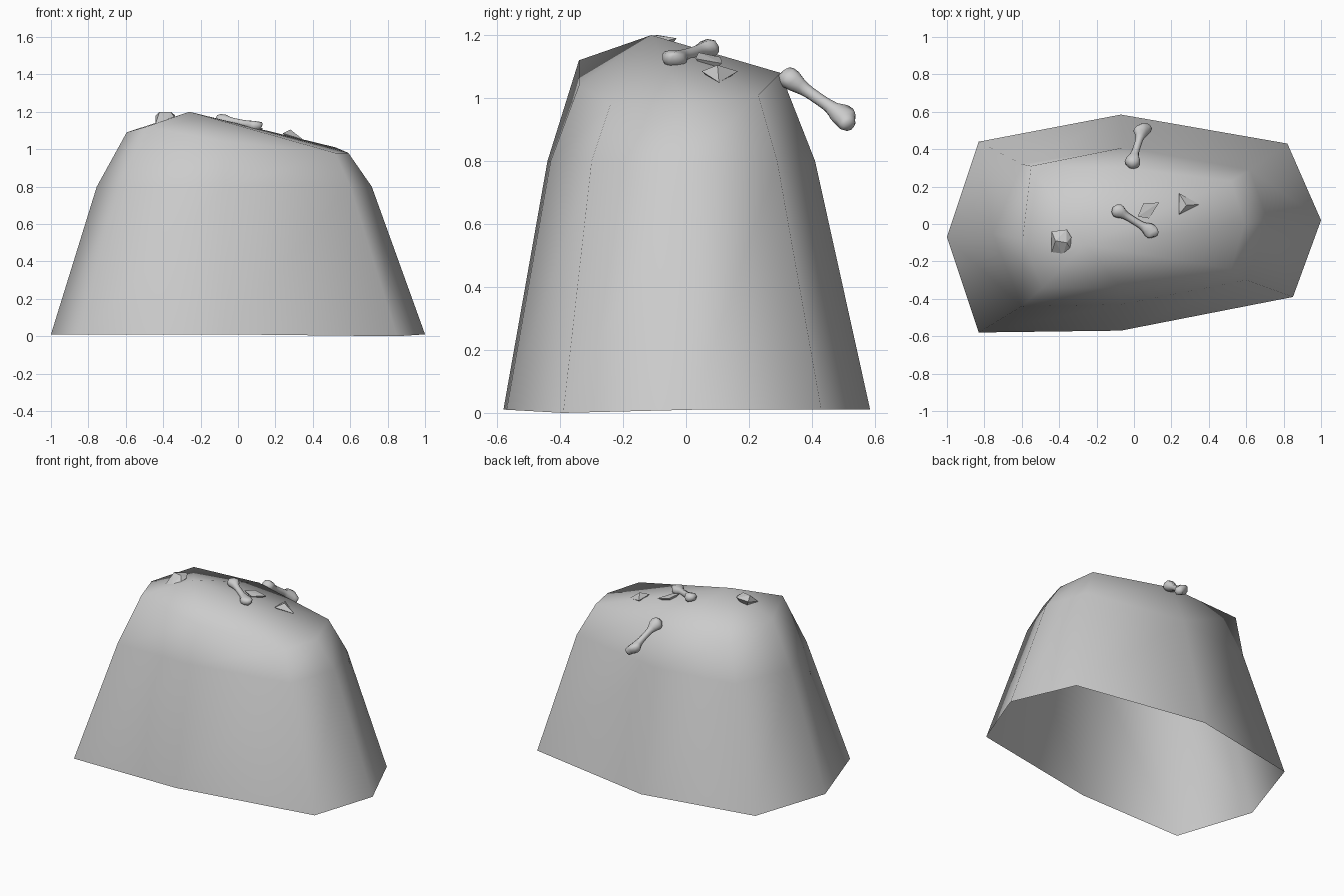
import bpy, bmesh
from mathutils import Vector

if "Cube" in bpy.data.objects:
    bpy.data.objects.remove(bpy.data.objects["Cube"])

grey = bpy.data.materials.new("stone_grey")
grey.diffuse_color = (0.6, 0.6, 0.6, 1)
grey.use_nodes = True
grey.node_tree.nodes["Principled BSDF"].inputs["Base Color"].default_value = grey.diffuse_color


def add_object(name, bm, smooth):
    mesh = bpy.data.meshes.new(name)
    bm.to_mesh(mesh)
    bm.free()
    for p in mesh.polygons:
        p.use_smooth = smooth
    mesh.materials.append(grey)
    ob = bpy.data.objects.new(name, mesh)
    bpy.context.collection.objects.link(ob)
    return ob


# Mound: three eight-sided rings, open below, fanned to a peak
base = [(-1, -.07, .01), (-.83, -.58, .01), (-.07, -.57, .01), (.85, -.39, 0),
        (1, .02, .01), (.82, .43, .01), (-.07, .585, .01), (-.83, .44, .01)]
shoulder = [(-.755, -.05, .8), (-.6, -.44, .8), (-.07, -.43, .8), (.6, -.3, .8),
            (.715, .02, .8), (.62, .29, .8), (-.05, .41, .8), (-.6, .32, .8)]
rim = [(-.595, -.08, 1.09), (-.49, -.34, 1.12), (-.07, -.34, 1.04), (.52, -.24, .98),
       (.59, 0, .98), (.52, .23, 1.01), (-.05, .3, 1.08), (-.55, .31, 1.05)]
bm = bmesh.new()
rings = [[bm.verts.new(p) for p in ring] for ring in (base, shoulder, rim)]
for low, high in zip(rings, rings[1:]):
    for i in range(8):
        j = (i + 1) % 8
        bm.faces.new((low[i], low[j], high[j], high[i]))
peak = bm.verts.new((-.26, -.11, 1.2))
for i in range(8):
    bm.faces.new((rings[2][i], rings[2][(i + 1) % 8], peak))
add_object("mound", bm, True)


# Bones: skinned shaft with two knuckles at each end
def bone(name, end_a, end_b, knuckles_a, knuckles_b):
    bm = bmesh.new()
    a, b = Vector(end_a), Vector(end_b)
    shaft = [bm.verts.new(a.lerp(b, t)) for t in (0, .3, .7, 1)]
    radii = [.03, .021, .021, .03]
    for u, v in zip(shaft, shaft[1:]):
        bm.edges.new((u, v))
    for root, tips in ((shaft[0], knuckles_a), (shaft[-1], knuckles_b)):
        for tip in tips:
            bm.edges.new((root, bm.verts.new(tip)))
            radii.append(.031)
    ob = add_object(name, bm, True)
    skin = ob.modifiers.new("skin", 'SKIN')
    skin.use_smooth_shade = True
    for sv, r in zip(ob.data.skin_vertices[0].data, radii):
        sv.radius = (r, r)
    ob.data.skin_vertices[0].data[0].use_root = True
    ob.modifiers.new("round", 'SUBSURF').levels = 1
    ob.modifiers["round"].render_levels = 1


bone("top_bone", (-.085, .07, 1.16), (.085, -.035, 1.125),
     [(-.092, .112, 1.165), (-.128, .06, 1.165)],
     [(.125, -.02, 1.115), (.095, -.08, 1.12)])
bone("back_bone", (-.005, .345, 1.05), (.04, .49, .95),
     [(-.045, .318, 1.07), (.018, .305, 1.08)],
     [(.015, .53, .945), (.085, .52, .905)])


# Loose stones: convex hulls of a few points
def stone(name, points):
    bm = bmesh.new()
    for p in points:
        bm.verts.new(p)
    bmesh.ops.convex_hull(bm, input=bm.verts)
    add_object(name, bm, False)


stone("round_stone", [(-.44, -.04, 1.18), (-.36, -.03, 1.19), (-.335, -.07, 1.18),
                      (-.34, -.13, 1.17), (-.38, -.17, 1.15), (-.44, -.15, 1.14),
                      (-.42, -.09, 1.2), (-.36, -.1, 1.2), (-.39, -.09, 1.1)])
stone("pointed_stone", [(.24, .165, 1.085), (.24, .05, 1.085), (.35, .105, 1.05),
                        (.28, .1, 1.105), (.27, .1, 1.04)])
stone("flat_stone", [(.05, .11, 1.13), (.135, .115, 1.11), (.08, .03, 1.125),
                     (.02, .04, 1.145), (.07, .07, 1.08)])
